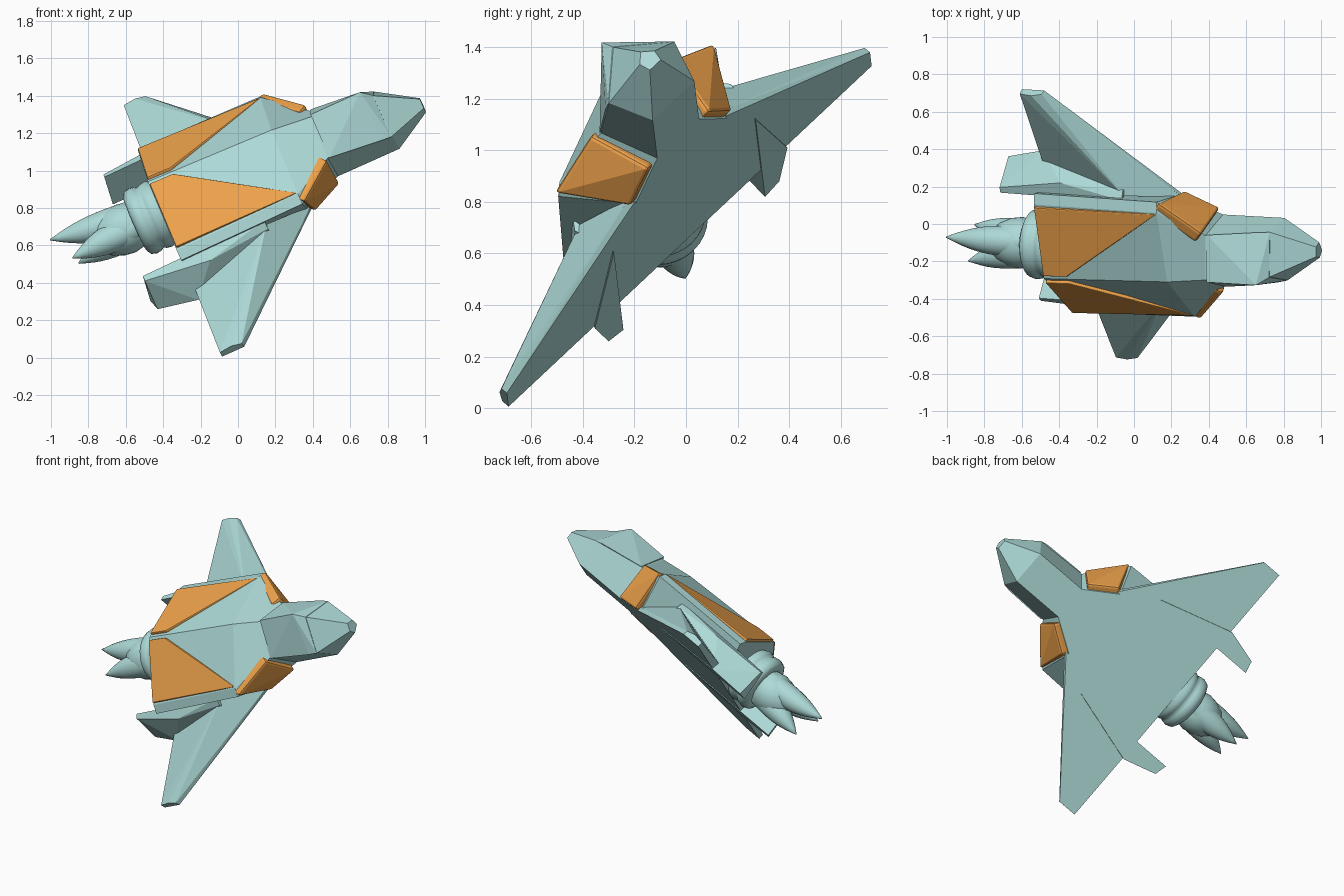
import bpy, bmesh, math
from mathutils import Matrix, Vector

if "Cube" in bpy.data.objects:
    bpy.data.objects.remove(bpy.data.objects["Cube"])

# ship frame: local x = forward, y = left, z = up, then banked into place
F = Vector((.912, -.05, .408)).normalized()
L = Vector((-.26, .705, .66))
L = (L - F * L.dot(F)).normalized()
U = F.cross(L)
POSE = Matrix((F, L, U)).transposed().to_4x4()
POSE.translation = (-.306, .014, .683)

teal = bpy.data.materials.new("teal_paint")
teal.diffuse_color = (.42, .70, .68, 1)
teal.use_nodes = True
teal.node_tree.nodes["Principled BSDF"].inputs["Base Color"].default_value = teal.diffuse_color
orange = bpy.data.materials.new("orange_paint")
orange.diffuse_color = (.85, .36, .07, 1)
orange.use_nodes = True
orange.node_tree.nodes["Principled BSDF"].inputs["Base Color"].default_value = orange.diffuse_color


def finish(name, bm, mat=teal, bevel=0, smooth=False):
    bmesh.ops.remove_doubles(bm, verts=bm.verts, dist=1e-4)
    bmesh.ops.recalc_face_normals(bm, faces=bm.faces)
    me = bpy.data.meshes.new(name)
    bm.to_mesh(me)
    bm.free()
    me.materials.append(mat)
    ob = bpy.data.objects.new(name, me)
    bpy.context.collection.objects.link(ob)
    ob.matrix_world = POSE
    if bevel:
        m = ob.modifiers.new("soft_edges", 'BEVEL')
        m.width, m.segments = bevel, 2
    if smooth:
        for p in me.polygons:
            p.use_smooth = True
    return ob


def loft(rings, bm=None):
    bm = bm or bmesh.new()
    rows = [[bm.verts.new(p) for p in r] for r in rings]
    n = len(rows[0])
    for r0, r1 in zip(rows, rows[1:]):
        for i in range(n):
            j = (i + 1) % n
            bm.faces.new((r0[i], r0[j], r1[j], r1[i]))
    bm.faces.new(rows[0])
    bm.faces.new(rows[-1][::-1])
    return bm


def solid(name, pts, side=1, **kw):
    """Convex block from its corner points, optionally mirrored."""
    bm = bmesh.new()
    for a, b, h in pts:
        bm.verts.new((a, b * side, h))
    res = bmesh.ops.convex_hull(bm, input=bm.verts)
    junk = [v for v in res["geom_interior"] if isinstance(v, bmesh.types.BMVert)]
    bmesh.ops.delete(bm, geom=junk, context='VERTS')
    bmesh.ops.dissolve_limit(bm, angle_limit=.02, verts=bm.verts, edges=bm.edges)
    return finish(name, bm, **kw)


def plate(quad, depth):
    """Corners of a quad plus the same corners pushed inward."""
    q = [Vector(p) for p in quad]
    n = (q[2] - q[0]).cross(q[3] - q[1]).normalized()
    if n.y * q[0].y + n.z * .01 < 0:
        n = -n
    return q + [p - n * depth for p in q]


# hull: bottom half width / height, edge half width / height, ridge, chamfer
def hull_ring(a, bw, bh, mw, mh, top, c):
    half = [(bw, bh), (mw, mh), (mw - c, mh + .85 * c)]
    return ([(a, -b, h) for b, h in half] + [(a, 0, top)]
            + [(a, b, h) for b, h in reversed(half)])


finish("hull", loft([hull_ring(*r) for r in (
    (-.04, .25, 0, .45, .24, .435, .045),
    (.675, .25, 0, .435, .24, .41, .045),
    (.89, .115, 0, .19, .235, .38, 0),
    (1.25, .115, 0, .18, .175, .33, 0),
    (1.46, .03, .085, .04, .13, .165, 0))]))

# raised canopy over the nose
solid("canopy", [(a, b, h) for a, w, m, t in (
    (.90, .196, .235, .396), (1.19, .19, .188, .398), (1.246, .183, .176, .335))
    for b, h in ((-w, m), (0, t), (w, m))])

for side, tag in ((1, "left"), (-1, "right")):
    # delta wing with a crest running to the tip
    solid(tag + "_wing", [
        (.70, .25, 0), (.70, .26, .025), (.45, .40, .175), (-.04, .30, .06), (-.04, .25, 0),
        (.09, 1, 0), (.085, 1, .03), (.03, 1, .045), (-.04, 1, .035), (-.04, 1, 0)], side)
    # tail fin block sitting on the wing beside the hull
    solid(tag + "_fin", [
        (-.29, .39, -.005), (-.27, .47, -.005), (-.265, .43, .19), (-.265, .40, .20),
        (-.05, .53, -.005), (.10, .48, .18), (.10, .40, .21),
        (.45, .39, -.005), (.45, .43, .17), (.45, .40, .21)], side)
    # orange back panel following the hull slope
    top = lambda a, b: (a, b, .452 - .385 * b - .03 * a)
    solid(tag + "_back_panel", plate([top(-.035, .025), top(.10, .025),
                                      top(.675, .385), top(-.035, .40)], .03),
          side, mat=orange, bevel=.006)
    # orange shoulder pad on the tapering front
    solid(tag + "_shoulder_pad", plate([(.69, .44, .255), (.885, .225, .255),
                                        (.885, .165, -.005), (.71, .28, -.005)], .07),
          side, mat=orange, bevel=.014)


def circle(a, b, h, r, n=32):
    return [(a, b + r * math.cos(2 * math.pi * i / n), h + r * math.sin(2 * math.pi * i / n))
            for i in range(n)]


# engine nozzle: rounded double ring
finish("engine_ring", loft([circle(a, 0, .18, r) for a, r in (
    (.0, .17), (-.04, .175), (-.07, .19), (-.10, .185), (-.115, .175), (-.13, .185),
    (-.16, .19), (-.19, .18), (-.205, .155), (-.20, .12), (-.17, .10))]), smooth=True)

# flame: round core splitting into three curved tongues
bm = loft([circle(a, 0, .18, r) for a, r in (
    (-.15, .105), (-.20, .125), (-.26, .138), (-.32, .13), (-.38, .105), (-.43, .06), (-.45, .01))])
for ta, tb, th in ((-.655, .085, .25), (-.58, -.10, .24), (-.57, .01, .075)):
    d = Vector((tb, th - .18)).normalized() * .055
    rings = []
    for i in range(11):
        t = i / 10
        k = t * t
        rings.append(circle(-.18 + (ta + .18) * t,
                            d.x * (1 - k) + tb * k,
                            .18 + d.y * (1 - k) + (th - .18) * k,
                            .003 + .095 * (1 - t ** 2.2) ** 1.1 * (.75 + .5 * t), 20))
    loft(rings, bm)
finish("engine_flame", bm, smooth=True)
